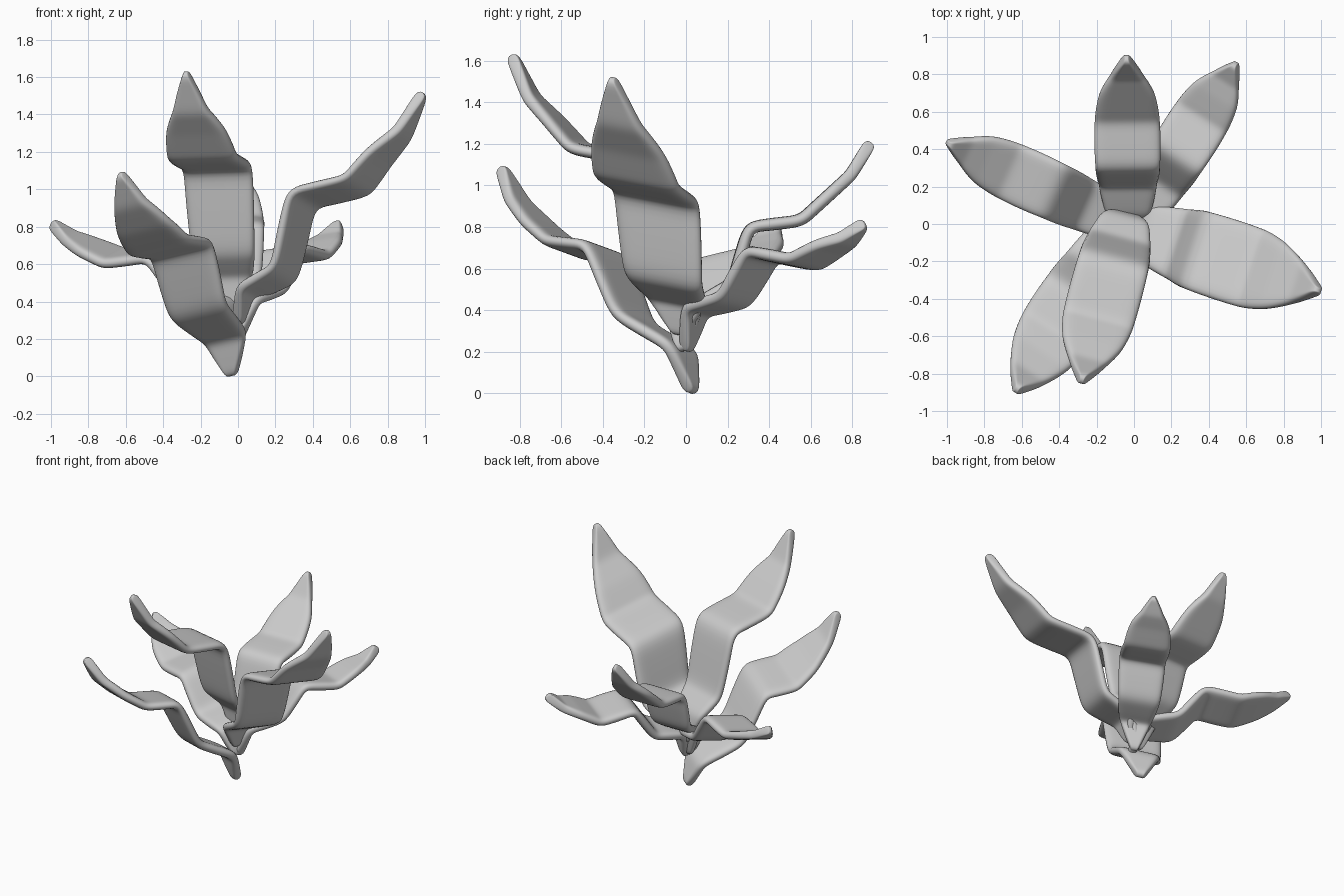
import bpy, bmesh
from mathutils import Vector

if "Cube" in bpy.data.objects:
    bpy.data.objects.remove(bpy.data.objects["Cube"])

WIDTHS = (0.13, 0.7, 0.93, 1.02, 1.03, 0.88, 0.52, 0.06)   # shared leaf outline
ACROSS = (-1, -0.55, 0, 0.55, 1)


def leaf(name, base, tip, half, profile, roll=0.0):
    """Stepped leaf blade: profile holds (fraction from base to tip, height)."""
    base, tip = Vector(base), Vector(tip)
    d = (tip - base).normalized()
    side = Vector((-d.y, d.x, roll))
    stations = []
    for (t, z), w in zip(profile, WIDTHS):
        p = base.lerp(tip, t)
        stations.append((Vector((p.x, p.y, z)), w * half))
    # extra rows between the bends keep the steps fairly crisp
    rows = [stations[0]]
    for (p0, w0), (p1, w1) in zip(stations, stations[1:]):
        rows += [(p0.lerp(p1, f), w0 + (w1 - w0) * f + 0.004) for f in (0.3, 0.7)]
        rows.append((p1, w1))
    bm = bmesh.new()
    grid = [[bm.verts.new(p + side * w * a) for a in ACROSS] for p, w in rows]
    for r0, r1 in zip(grid, grid[1:]):
        for i in range(len(ACROSS) - 1):
            bm.faces.new((r0[i], r1[i], r1[i + 1], r0[i + 1]))
    bmesh.ops.recalc_face_normals(bm, faces=bm.faces)
    me = bpy.data.meshes.new(name)
    bm.to_mesh(me)
    bm.free()
    for poly in me.polygons:
        poly.use_smooth = True
    ob = bpy.data.objects.new(name, me)
    bpy.context.collection.objects.link(ob)
    sol = ob.modifiers.new("thickness", 'SOLIDIFY')
    sol.thickness, sol.offset = 0.06, 0
    sub = ob.modifiers.new("smooth", 'SUBSURF')
    sub.levels = sub.render_levels = 2
    return ob


# lowest leaf, front left
leaf("leaf_front_left", (-0.03, 0.03), (-0.63, -0.89), 0.195,
     [(0, 0), (0.06, 0.21), (0.31, 0.35), (0.45, 0.68), (0.66, 0.7), (0.79, 0.8), (0.91, 0.92), (1, 1.09)], 0.2)
# low spreading leaves
leaf("leaf_back_right", (0, 0), (0.545, 0.86), 0.155,
     [(0, 0.2), (0.05, 0.4), (0.27, 0.45), (0.42, 0.67), (0.66, 0.63), (0.8, 0.7), (0.9, 0.74), (1, 0.82)], -0.12)
leaf("leaf_left", (0, -0.02), (-1.0, 0.435), 0.155,
     [(0, 0.2), (0.05, 0.4), (0.27, 0.44), (0.43, 0.66), (0.66, 0.63), (0.8, 0.69), (0.9, 0.74), (1, 0.82)], -0.22)
# middle leaf
leaf("leaf_back", (-0.03, 0), (-0.04, 0.89), 0.172,
     [(0, 0.22), (0.06, 0.43), (0.25, 0.53), (0.34, 0.8), (0.62, 0.83), (0.78, 0.96), (0.89, 1.05), (1, 1.21)])
# tall upper leaves
leaf("leaf_right", (0, -0.03), (0.99, -0.355), 0.215,
     [(0, 0.28), (0.05, 0.45), (0.25, 0.55), (0.34, 0.95), (0.64, 1.02), (0.76, 1.17), (0.89, 1.3), (1, 1.52)], -0.18)
leaf("leaf_front", (-0.04, 0.05), (-0.28, -0.84), 0.19,
     [(0, 0.33), (0.03, 0.54), (0.17, 0.67), (0.28, 1.12), (0.63, 1.17), (0.77, 1.31), (0.89, 1.42), (1, 1.63)], 0.03)
